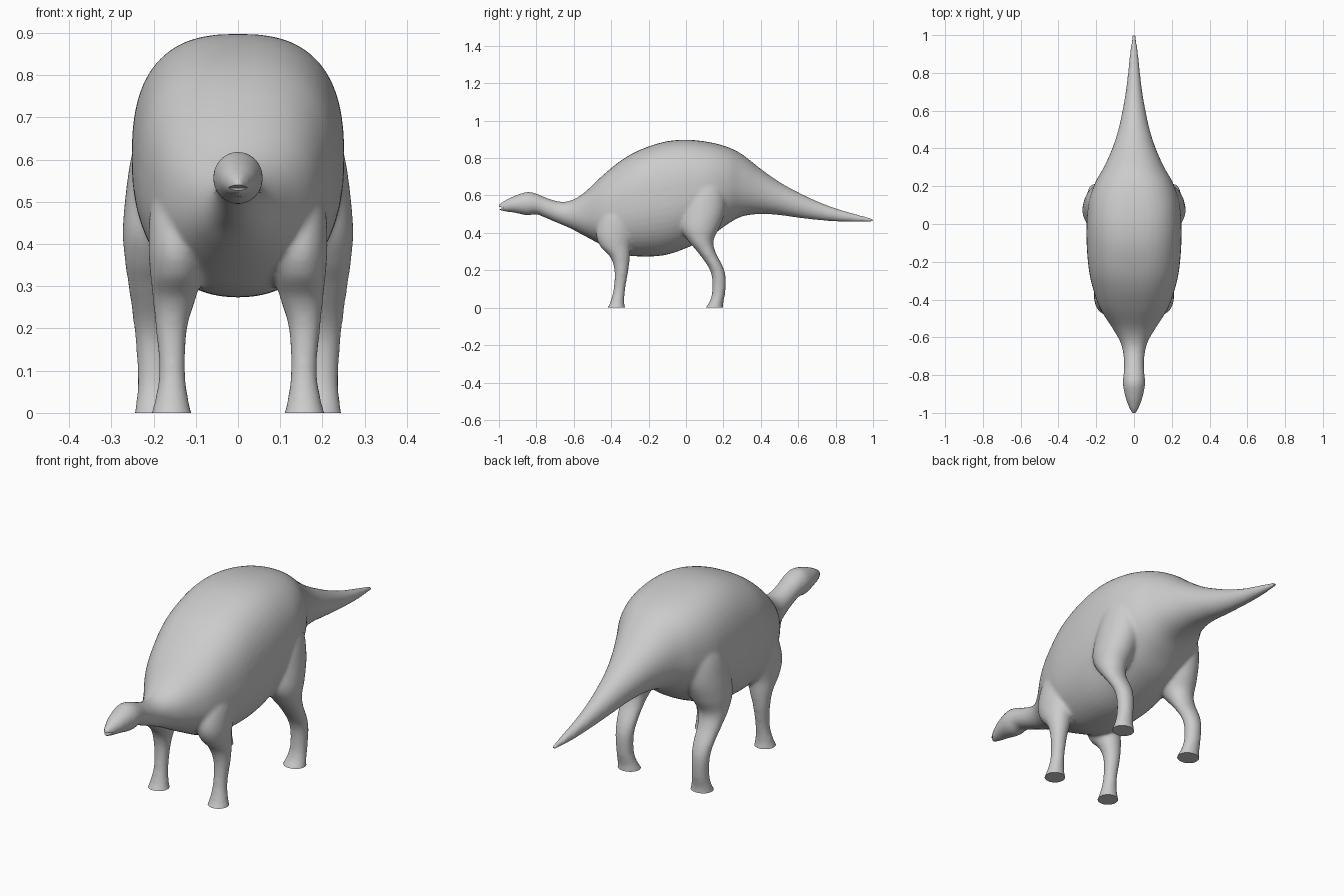
import bpy, bmesh, math

if "Cube" in bpy.data.objects:
    bpy.data.objects.remove(bpy.data.objects["Cube"])

SEG = 48


def resample(rows, steps=6):
    """Catmull-Rom interpolation between the section rows."""
    out = []
    for i in range(len(rows) - 1):
        p0, p1 = rows[max(i - 1, 0)], rows[i]
        p2, p3 = rows[i + 1], rows[min(i + 2, len(rows) - 1)]
        for s in range(steps):
            t = s / steps
            out.append([0.5 * (2 * b + (c - a) * t + (2 * a - 5 * b + 4 * c - d) * t * t
                               + (3 * b - a - 3 * c + d) * t ** 3)
                        for a, b, c, d in zip(p0, p1, p2, p3)])
    out.append(list(rows[-1]))
    return out


def power(v, n):
    return math.copysign(abs(v) ** (2 / n), v)


def loft(bm, rings):
    """Skin closed rings of points and cap both ends."""
    loops = [[bm.verts.new(p) for p in ring] for ring in rings]
    faces = [bm.faces.new(loops[0]), bm.faces.new(loops[-1][::-1])]
    for a, b in zip(loops, loops[1:]):
        for i in range(SEG):
            j = (i + 1) % SEG
            faces.append(bm.faces.new((a[i], b[i], b[j], a[j])))
    bmesh.ops.recalc_face_normals(bm, faces=faces)


def body_ring(row):
    y, top, bottom, w, n = row
    mid, half = (top + bottom) / 2, (top - bottom) / 2
    ring = []
    for k in range(SEG):
        c, s = math.cos(math.tau * k / SEG), math.sin(math.tau * k / SEG)
        m = n if s > 0 else min(n, 2.2)
        ring.append((w * power(c, m), y, mid + half * power(s, m)))
    return ring


def leg_ring(row, side):
    z, y0, y1, x0, x1 = row
    return [(side * ((x0 + x1) / 2 + (x1 - x0) / 2 * math.cos(math.tau * k / SEG)),
             (y0 + y1) / 2 + (y1 - y0) / 2 * math.sin(math.tau * k / SEG), z)
            for k in range(SEG)]


# head, neck, torso, tail: y, top, bottom, half width, squareness
BODY = [(-1.003, .553, .522, .010, 2), (-.97, .573, .514, .027, 2), (-.92, .597, .508, .045, 2),
        (-.85, .619, .494, .059, 2), (-.80, .610, .499, .056, 2), (-.75, .589, .480, .053, 2),
        (-.68, .568, .450, .058, 2), (-.62, .572, .425, .075, 2.1), (-.55, .610, .388, .115, 2.2),
        (-.45, .703, .335, .178, 2.4), (-.35, .785, .288, .215, 2.5), (-.25, .842, .274, .238, 2.6),
        (-.12, .886, .280, .250, 2.6), (0, .898, .318, .251, 2.6), (.12, .886, .375, .240, 2.5),
        (.22, .860, .445, .205, 2.4), (.30, .820, .488, .160, 2.2), (.40, .742, .501, .115, 2.1),
        (.50, .672, .495, .083, 2), (.60, .617, .481, .061, 2), (.70, .570, .469, .044, 2),
        (.80, .532, .461, .032, 2), (.90, .503, .457, .022, 2), (1.004, .476, .457, .008, 2)]

# legs: z, y min, y max, x inner, x outer
FRONT = [(-.04, -.44, -.32, .10, .215), (0, -.42, -.325, .11, .205), (.03, -.405, -.33, .117, .197),
         (.10, -.387, -.325, .125, .187), (.20, -.383, -.308, .120, .195), (.27, -.405, -.300, .10, .202),
         (.33, -.46, -.295, .085, .208), (.40, -.48, -.28, .08, .212), (.50, -.45, -.27, .08, .205),
         (.58, -.40, -.28, .08, .17)]
HIND = [(-.04, .09, .205, .13, .255), (0, .105, .20, .14, .245), (.03, .125, .20, .15, .241),
        (.08, .139, .21, .16, .238), (.16, .139, .213, .16, .242), (.22, .118, .197, .155, .249),
        (.30, .06, .157, .148, .260), (.36, .01, .147, .13, .268), (.43, -.03, .18, .10, .273),
        (.52, -.025, .21, .08, .266), (.62, 0, .21, .08, .250), (.72, .04, .18, .08, .215)]

bm = bmesh.new()
loft(bm, [body_ring(r) for r in resample(BODY)])
for rows in (FRONT, HIND):
    for side in (-1, 1):
        loft(bm, [leg_ring(r, side) for r in resample(rows)])
mesh = bpy.data.meshes.new("body_parts")
bm.to_mesh(mesh)
bm.free()
animal = bpy.data.objects.new("animal_body", mesh)
bpy.context.collection.objects.link(animal)

# mouth slit cutter
bpy.ops.mesh.primitive_cylinder_add(vertices=3, radius=1, depth=.2, location=(0, -.995, .533),
                                    rotation=(0, math.pi / 2, 0))
cutter = bpy.context.object
cutter.name = "mouth_cutter"
cutter.hide_render = True
cm = cutter.data
for v, (y, z) in zip(sorted(cm.vertices, key=lambda v: (v.co.z, v.index)),
                     [(.025, 0), (-.02, .010), (-.02, -.010)] * 2):
    v.co.y, v.co.x = y, z
cb = bmesh.new()
cb.from_mesh(cm)
bmesh.ops.recalc_face_normals(cb, faces=cb.faces)
cb.to_mesh(cm)
cb.free()

# fuse the parts into one skin, soften the joins, open the mouth
remesh = animal.modifiers.new("fuse", 'REMESH')
remesh.mode = 'VOXEL'
remesh.voxel_size = .008
soft = animal.modifiers.new("soften", 'SMOOTH')
soft.factor = .5
soft.iterations = 12
cut = animal.modifiers.new("mouth", 'BOOLEAN')
cut.operation = 'DIFFERENCE'
cut.object = cutter
bpy.context.view_layer.update()
final = bpy.data.meshes.new_from_object(animal.evaluated_get(bpy.context.evaluated_depsgraph_get()))
animal.modifiers.clear()
bpy.data.objects.remove(cutter)

# flat soles on the ground
bm = bmesh.new()
bm.from_mesh(final)
cutres = bmesh.ops.bisect_plane(bm, geom=bm.verts[:] + bm.edges[:] + bm.faces[:], plane_co=(0, 0, 0),
                                plane_no=(0, 0, 1), clear_inner=True)
bmesh.ops.holes_fill(bm, edges=[e for e in bm.edges if e.is_boundary])
bmesh.ops.recalc_face_normals(bm, faces=bm.faces)
bm.to_mesh(final)
bm.free()
animal.data = final
bpy.ops.object.select_all(action='DESELECT')
animal.select_set(True)
bpy.context.view_layer.objects.active = animal
bpy.ops.object.shade_smooth_by_angle(angle=math.radians(40))
